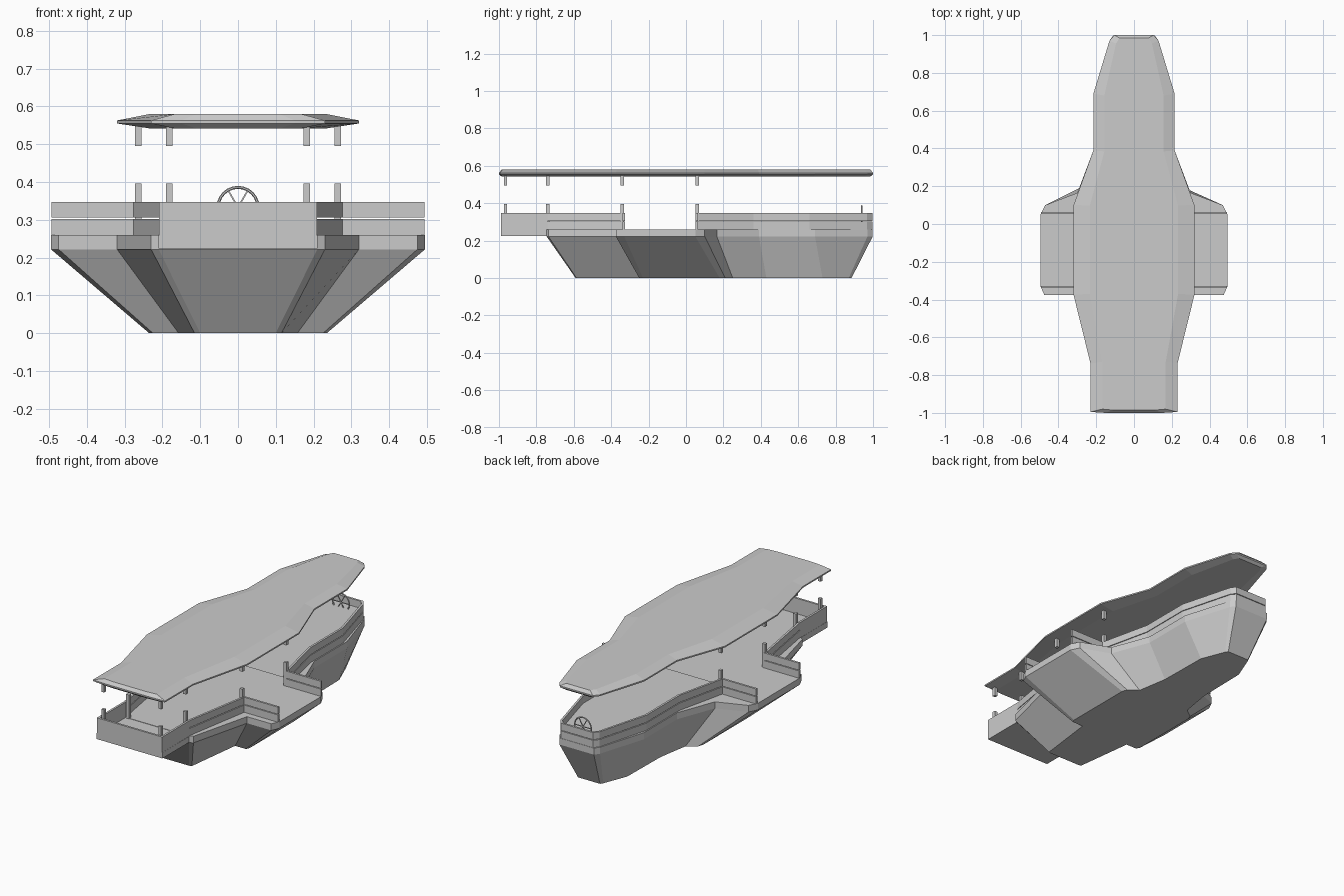
import bpy, bmesh, math
from mathutils import Vector

if "Cube" in bpy.data.objects:
    bpy.data.objects.remove(bpy.data.objects["Cube"])


def finish(name, bm):
    bmesh.ops.recalc_face_normals(bm, faces=bm.faces)
    me = bpy.data.meshes.new(name)
    bm.to_mesh(me)
    bm.free()
    ob = bpy.data.objects.new(name, me)
    bpy.context.collection.objects.link(ob)
    return ob


def mirrored(half):
    return half + [(-x, y) for x, y in reversed(half)]


def loft(name, levels):
    """Closed solid through stacked outlines: [(outline, z), ...]"""
    bm = bmesh.new()
    rings = [[bm.verts.new((x, y, z)) for x, y in o] for o, z in levels]
    n = len(rings[0])
    for a, b in zip(rings, rings[1:]):
        for i in range(n):
            j = (i + 1) % n
            bm.faces.new((a[i], a[j], b[j], b[i]))
    caps = [bm.faces.new(rings[0][::-1]), bm.faces.new(rings[-1])]
    bmesh.ops.triangulate(bm, faces=caps)
    return finish(name, bm)


def wall(name, path, z0, z1, t=0.012):
    """Upright panel of thickness t following a path, with mitred corners"""
    pts = [Vector(p) for p in path]
    left, right = [], []
    for i, p in enumerate(pts):
        normals = []
        for a, b in ((i - 1, i), (i, i + 1)):
            if a >= 0 and b < len(pts):
                d = (pts[b] - pts[a]).normalized()
                normals.append(Vector((-d.y, d.x)))
        m = sum(normals, Vector((0, 0))).normalized()
        m *= t / 2 / m.dot(normals[0])
        left.append(tuple(p + m))
        right.append(tuple(p - m))
    outline = left + right[::-1]
    return loft(name, [(outline, z0), (outline, z1)])


def box(name, x0, x1, y0, y1, z0, z1):
    o = [(x0, y0), (x1, y0), (x1, y1), (x0, y1)]
    return loft(name, [(o, z0), (o, z1)])


# Hull with side sponsons
deck = [(0.21, -0.745), (0.23, -0.735), (0.32, -0.375), (0.475, -0.375),
        (0.495, -0.33), (0.495, 0.05), (0.47, 0.10), (0.30, 0.165),
        (0.215, 0.39), (0.215, 0.69), (0.13, 0.97), (0.11, 0.998)]
keel = [(0.10, -0.59), (0.115, -0.585), (0.157, -0.25), (0.225, -0.25),
        (0.235, -0.23), (0.235, 0.18), (0.225, 0.21), (0.17, 0.25),
        (0.14, 0.43), (0.135, 0.73), (0.08, 0.87), (0.07, 0.885)]
loft("hull", [(mirrored(keel), 0), (mirrored(deck), 0.222), (mirrored(deck), 0.26)])

# Stern platform and its surrounding wall
box("stern_platform", -0.21, 0.21, -0.99, -0.72, 0.224, 0.258)
wall("stern_wall", [(0.203, -0.74), (0.203, -0.984), (-0.203, -0.984), (-0.203, -0.74)],
     0.224, 0.347)

# Plank rails, two boards with a narrow gap
bow = mirrored([(0.493, 0.058), (0.272, 0.058), (0.203, 0.36), (0.203, 0.66),
                (0.12, 0.965), (0.10, 0.99)])
aft = [(0.203, -0.74), (0.272, -0.333), (0.493, -0.333)]
for label, z0, z1 in (("lower", 0.26, 0.302), ("upper", 0.306, 0.347)):
    wall("bow_rail_" + label, bow, z0, z1)
    for s, side in ((1, "right"), (-1, "left")):
        wall(f"aft_rail_{label}_{side}", [(s * x, y) for x, y in aft], z0, z1)

# Foredeck step
loft("foredeck", [(mirrored([(0.198, 0.66), (0.115, 0.96), (0.095, 0.985)]), z)
                  for z in (0.258, 0.268)])

# Canopy posts: lower and upper stubs
for x, y in ((0.182, -0.965), (0.182, -0.74), (0.264, -0.34), (0.264, 0.06)):
    for s in (1, -1):
        for label, z0, z1 in (("lower", 0.255, 0.396), ("upper", 0.496, 0.55)):
            box("post_" + label, s * x - 0.009, s * x + 0.009, y - 0.009, y + 0.009, z0, z1)

# Canopy roof with bevelled rim
roof = mirrored([(0.15, -1.0), (0.23, -0.995), (0.23, -0.74), (0.32, -0.375),
                 (0.32, 0.10), (0.215, 0.39), (0.215, 0.69), (0.13, 0.97), (0.105, 1.0)])
inner = [(x * 0.73, y * 0.985) for x, y in roof]
loft("canopy_roof", [(inner, 0.542), (roof, 0.555), (roof, 0.563), (inner, 0.58)])

# Steering wheel
bpy.ops.mesh.primitive_torus_add(location=(0, 0.94, 0.333), rotation=(math.pi / 2, 0, 0),
                                 major_radius=0.053, minor_radius=0.004,
                                 major_segments=24, minor_segments=6)
bpy.context.object.name = "steering_wheel"
for k in range(3):
    bpy.ops.mesh.primitive_cube_add(size=1, location=(0, 0.94, 0.333),
                                    rotation=(0, k * math.pi / 3, 0))
    spoke = bpy.context.object
    spoke.name = "wheel_spoke"
    spoke.scale = (0.104, 0.004, 0.004)
